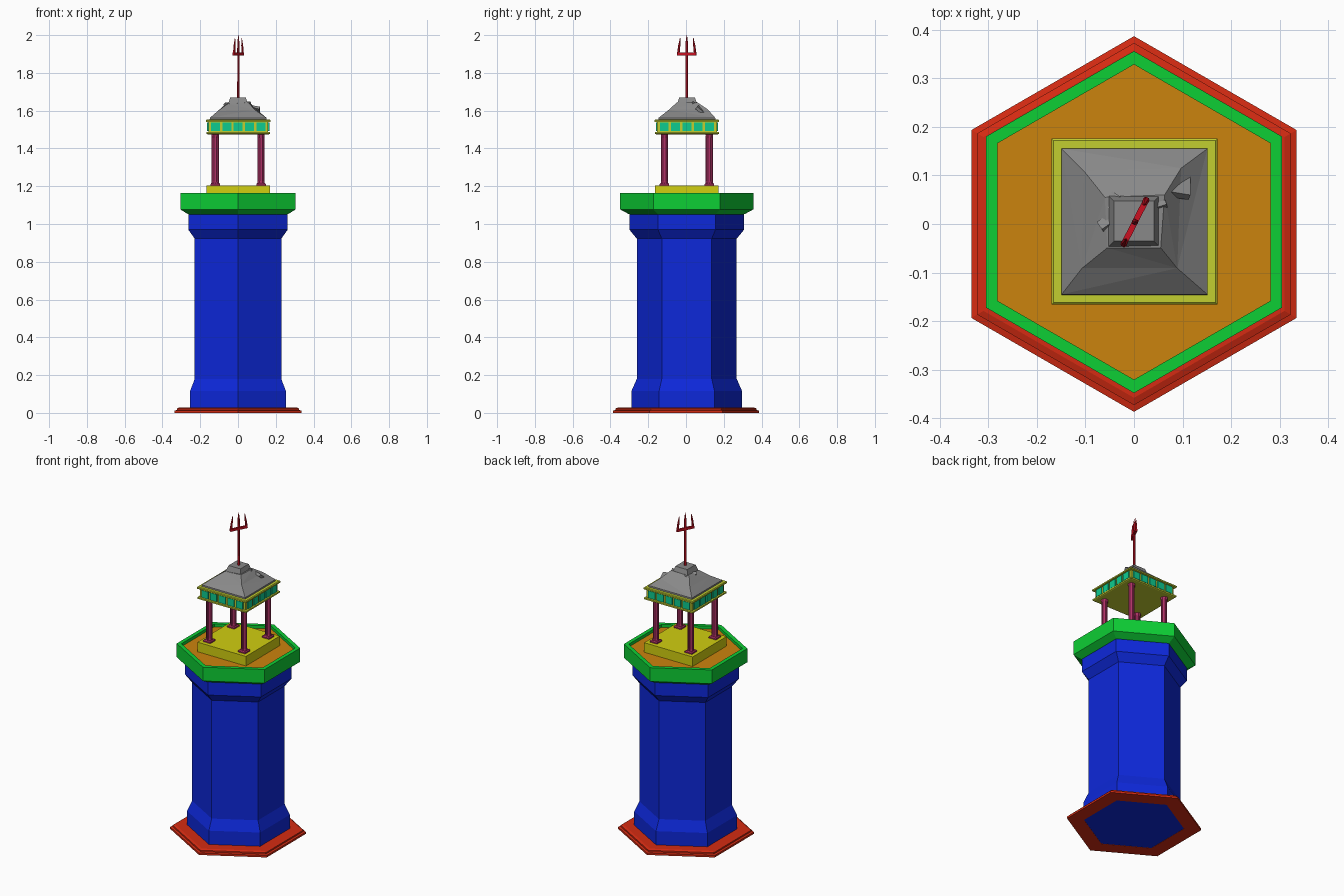
import bpy, bmesh
from math import pi, cos, sin, radians
from mathutils import Matrix, Vector

if "Cube" in bpy.data.objects:
    bpy.data.objects.remove(bpy.data.objects["Cube"])


def paint(ob, name, rgb):
    m = bpy.data.materials.get(name) or bpy.data.materials.new(name)
    m.diffuse_color = (*rgb, 1)
    m.use_nodes = True
    m.node_tree.nodes["Principled BSDF"].inputs["Base Color"].default_value = m.diffuse_color
    ob.data.materials.append(m)


def finish(bm, name, col):
    bmesh.ops.recalc_face_normals(bm, faces=bm.faces)
    me = bpy.data.meshes.new(name)
    bm.to_mesh(me)
    bm.free()
    ob = bpy.data.objects.new(name, me)
    bpy.context.collection.objects.link(ob)
    paint(ob, *col)
    return ob


def turned(bm, prof, n, cx=0, cy=0, ring=False):
    """n-sided stack of (apothem, z) loops; capped, or closed into a ring."""
    rows = []
    for a, z in prof:
        r = a / cos(pi / n)
        rows.append([bm.verts.new((cx + r * cos(pi / n + 2 * pi * k / n),
                                   cy + r * sin(pi / n + 2 * pi * k / n), z)) for k in range(n)])
    pairs = list(zip(rows, rows[1:])) + ([(rows[-1], rows[0])] if ring else [])
    for lo, hi in pairs:
        for k in range(n):
            j = (k + 1) % n
            bm.faces.new((lo[k], lo[j], hi[j], hi[k]))
    if not ring:
        bm.faces.new(rows[0])
        bm.faces.new(rows[-1])


def part(name, col, prof, n, cx=0, cy=0, ring=False):
    bm = bmesh.new()
    turned(bm, prof, n, cx, cy, ring)
    return finish(bm, name, col)


def box(bm, c, s, rot=Matrix()):
    bmesh.ops.create_cube(bm, size=1, matrix=rot @ Matrix.Translation(c) @ Matrix.Diagonal((*s, 1)))


RED = ("red", (.66, .024, .006))
BLUE = ("blue", (.004, .021, .7))
GREEN = ("green", (.004, .62, .035))
ORANGE = ("orange", (.6, .23, .004))
YELLOW = ("yellow", (.64, .62, .005))
LIME = ("lime", (.54, .62, .03))
TEAL = ("teal", (.004, .6, .28))
ROSE = ("rose", (.42, .03, .13))
CRIMSON = ("crimson", (.6, .005, .015))
GREY = ("grey", (.25, .25, .25))
PX, PY = .001, .005   # pavilion centre
TY = .004             # tower centre

# Hexagonal tower
part("stepped_base", RED, [(.25, 0), (.335, 0), (.335, .012), (.323, .015), (.323, .024),
                           (.31, .029), (.25, .029)], 6, ring=True)
part("tower_body", BLUE, [(.254, .001), (.254, .115), (.229, .18), (.229, .922), (.263, .97), (.263, 1.055)],
     6, 0, TY)
part("parapet", GREEN, [(.255, 1.05), (.265, 1.052), (.305, 1.077), (.305, 1.163), (.281, 1.163),
                        (.281, 1.135), (.255, 1.135)], 6, 0, TY, ring=True)
part("terrace_floor", ORANGE, [(.283, 1.125), (.283, 1.145)], 6, 0, TY)

# Square pavilion
part("pavilion_platform", YELLOW, [(.168, 1.14), (.168, 1.205)], 4, PX, PY)
bm = bmesh.new()
for sx in (-1, 1):
    for sy in (-1, 1):
        x, y = PX + .121 * sx, PY + .119 * sy
        turned(bm, [(.025, 1.203), (.025, 1.212), (.02, 1.218)], 4, x, y)
        turned(bm, [(.0195, 1.215), (.0165, 1.228), (.0165, 1.455), (.0195, 1.468), (.0195, 1.48)], 8, x, y)
        # raised ribs on the shaft
        for k in range(4):
            a = k * pi / 2
            box(bm, (x + .0165 * cos(a), y + .0165 * sin(a), 1.342), (.006, .006, .25))
finish(bm, "columns", ROSE)

# Entablature with tiles
part("lower_cornice", LIME, [(.163, 1.475), (.169, 1.478), (.169, 1.487), (.158, 1.488)], 4, PX, PY)
part("frieze", LIME, [(.158, 1.486), (.158, 1.541)], 4, PX, PY)
part("upper_cornice", LIME, [(.16, 1.539), (.171, 1.541), (.171, 1.549), (.167, 1.553)], 4, PX, PY)
bm = bmesh.new()
for side in range(4):
    rot = Matrix.Translation((PX, PY, 0)) @ Matrix.Rotation(side * pi / 2, 4, 'Z')
    for i in range(-2, 3):
        box(bm, (i * .06, -.16, 1.514), (.047, .01, .045), rot)
finish(bm, "frieze_tiles", TEAL)

# Weathered roof: hipped shell with uneven upper corners
bm = bmesh.new()
turned(bm, [(.151, 1.55), (.15, 1.562), (.104, 1.601), (.06, 1.64)], 4, PX, PY)
bm.verts.ensure_lookup_table()
for i, d in {8: (-.008, .006, .006), 10: (-.004, .008, -.003), 11: (-.016, .008, .004),
             12: (.002, -.005, .004), 13: (-.001, -.01, 0), 14: (.004, .006, -.004), 15: (-.006, .006, .003)}.items():
    bm.verts[i].co += Vector(d)
bmesh.ops.triangulate(bm, faces=bm.faces)
finish(bm, "roof", GREY)
part("roof_cap", GREY, [(.055, 1.63), (.049, 1.647), (.041, 1.671)], 4, 0, .006)

# Broken slabs half sunk in the roof
bm = bmesh.new()
for x, y, z, a, s in ((-.058, 0, 1.63, .6, .026), (.05, .042, 1.634, .3, .032), (-.04, .045, 1.632, 1.0, .032)):
    box(bm, (0, 0, 0), (s, s * .8, .02),
        Matrix.Translation((x, y, z)) @ Matrix.Rotation(a, 4, 'Z') @ Matrix.Rotation(-.5, 4, 'X'))
box(bm, (0, 0, 0), (.06, .085, .016),
    Matrix.Translation((.085, .092, 1.593)) @ Matrix.Rotation(-.7, 4, 'X') @ Matrix.Rotation(.25, 4, 'Y'))
finish(bm, "broken_roof_pieces", GREY)

# Trident finial
turn = Matrix.Translation((.002, .004, 0)) @ Matrix.Rotation(radians(63), 4, 'Z')
bm = bmesh.new()
turned(bm, [(.006, 1.66), (.0055, 1.9), (.006, 1.915), (.0055, 1.96), (.001, 2.0)], 6)
box(bm, (0, 0, 1.9), (.11, .012, .015))
for s in (-1, 1):
    start = len(bm.verts)
    turned(bm, [(.006, 1.895), (.005, 1.945), (.001, 1.985)], 6, .051 * s)
    bm.verts.ensure_lookup_table()
    for v in bm.verts[start:]:
        v.co.x -= s * .13 * (v.co.z - 1.895)
bm.transform(turn)
finish(bm, "trident_finial", CRIMSON)
